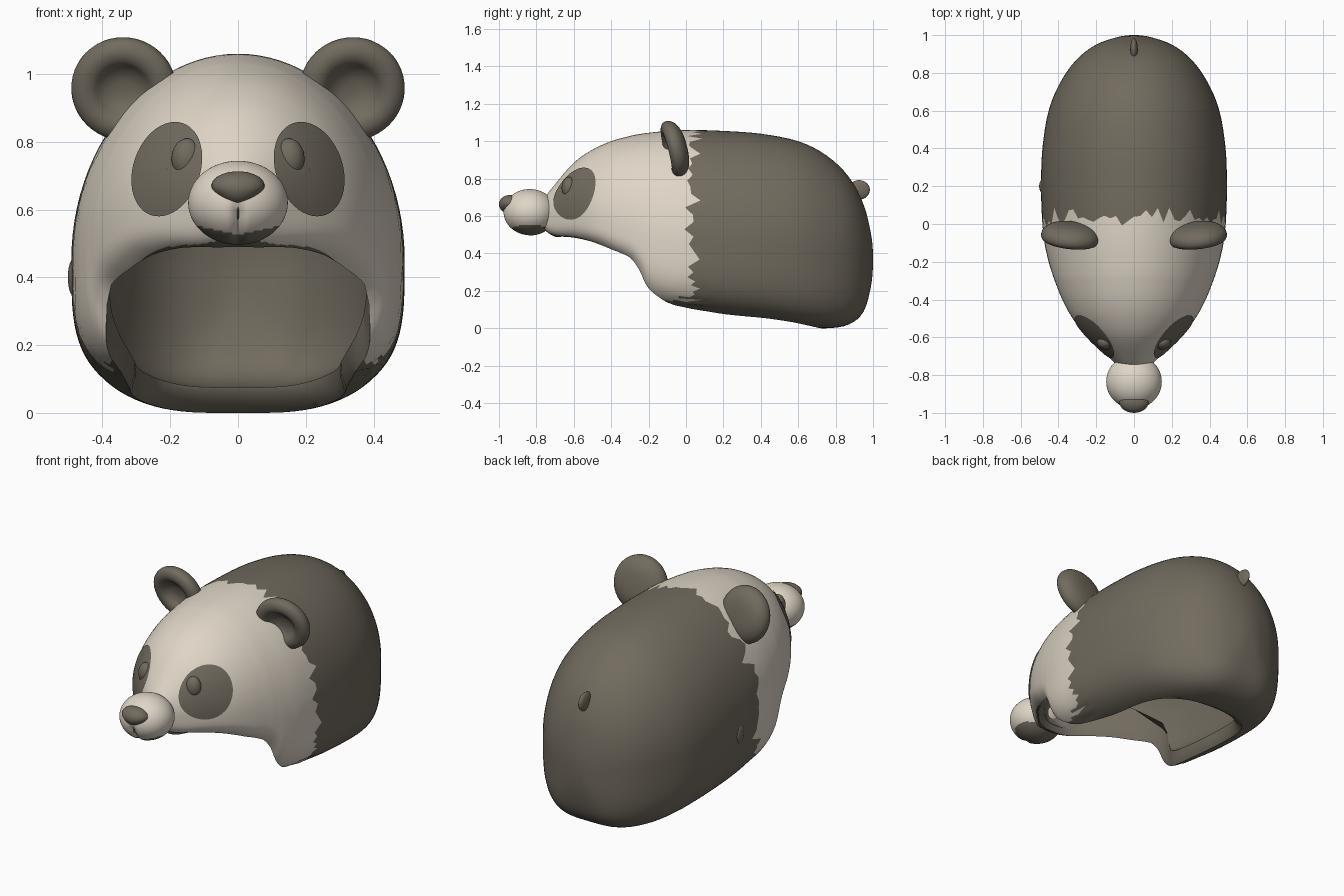
import bpy, bmesh, math, random
from mathutils import Vector, Matrix
from mathutils.bvhtree import BVHTree

if "Cube" in bpy.data.objects:
    bpy.data.objects.remove(bpy.data.objects["Cube"])

random.seed(4)


def material(name, rgb):
    m = bpy.data.materials.new(name)
    m.diffuse_color = (*rgb, 1)
    m.use_nodes = True
    m.node_tree.nodes["Principled BSDF"].inputs["Base Color"].default_value = m.diffuse_color
    return m


CREAM = material("warm cream", (0.74, 0.67, 0.57))
DARK = material("dark olive grey", (0.165, 0.145, 0.112))


def smooth(ob, angle):
    bpy.ops.object.select_all(action='DESELECT')
    ob.select_set(True)
    bpy.context.view_layer.objects.active = ob
    bpy.ops.object.shade_smooth_by_angle(angle=math.radians(angle))


def make(name, bm, mats=(CREAM, DARK), angle=50):
    bmesh.ops.recalc_face_normals(bm, faces=bm.faces)
    me = bpy.data.meshes.new(name)
    bm.to_mesh(me)
    ob = bpy.data.objects.new(name, me)
    bpy.context.collection.objects.link(ob)
    for m in mats:
        me.materials.append(m)
    smooth(ob, angle)
    return ob


def skin(bm, rings):
    """Bridge closed rings of points and cap both ends; returns face rows."""
    vs = [[bm.verts.new(p) for p in r] for r in rings]
    n, rows = len(vs[0]), []
    for a, b in zip(vs, vs[1:]):
        rows.append([bm.faces.new((a[i], a[(i + 1) % n], b[(i + 1) % n], b[i])) for i in range(n)])
    rows[0].append(bm.faces.new(vs[0]))
    rows[-1].append(bm.faces.new(vs[-1]))
    return rows


def curve(pts, steps):
    """Catmull-Rom through rows of numbers."""
    out = []
    for i in range(len(pts) - 1):
        p = [pts[max(0, min(len(pts) - 1, i + k))] for k in (-1, 0, 1, 2)]
        for s in range(steps):
            t = s / steps
            out.append([0.5 * (2 * b + (c - a) * t + (2 * a - 5 * b + 4 * c - d) * t * t
                               + (3 * b - a - 3 * c + d) * t ** 3) for a, b, c, d in zip(*p)])
    return out + [list(pts[-1])]


# Shell stations: y, top z, bottom z, half width, z of widest point
STATIONS = [
    (-.78, .62, .58, .02, .6), (-.76, .69, .53, .07, .6), (-.70, .77, .49, .14, .6),
    (-.60, .885, .47, .245, .6), (-.50, .955, .44, .325, .58), (-.40, 1.0, .39, .38, .55),
    (-.30, 1.028, .33, .42, .52), (-.25, 1.038, .25, .437, .5), (-.20, 1.045, .14, .452, .48),
    (-.10, 1.055, .095, .474, .46), (.03, 1.06, .075, .487, .45), (.2, 1.055, .05, .492, .45),
    (.4, 1.04, .03, .485, .45), (.6, 1.0, .008, .452, .44), (.75, .925, 0, .39, .42),
    (.87, .81, .02, .305, .42), (.95, .66, .09, .2, .4), (.99, .50, .23, .085, .38),
    (1.0, .40, .34, .02, .37)]
SEAM = 10 * 4


def section(y, top, bot, w, zc, n=96):
    pts = []
    for i in range(n):
        a = 2 * math.pi * i / n
        c, s = math.cos(a), math.sin(a)
        e = 1 if s > 0 else 2 / 3.6
        x = w * math.copysign(abs(c) ** e, c)
        z = zc + (top - zc if s > 0 else zc - bot) * math.copysign(abs(s) ** e, s)
        pts.append(Vector((x, y, z)))
    return pts


# Shell: light front, dark back, ragged fur seam between them
rings = [section(*r) for r in curve(STATIONS, 4)]
for p in rings[SEAM]:
    p.y += random.choice((-.03, -.01, 0, .01, .05)) + random.uniform(-.01, .01)
body = bmesh.new()
kept = [r for i, r in enumerate(rings) if abs(i - SEAM) != 1]
rows = skin(body, kept)
for i, row in enumerate(rows):
    for f in row:
        f.material_index = int(i >= SEAM - 1)
bmesh.ops.recalc_face_normals(body, faces=body.faces)
for f in body.faces:
    if f.normal.z < -.8:
        f.material_index = 1
surface = BVHTree.FromBMesh(body)
shell = make("head_shell", body)


def cutter(name, ring_list):
    bm = bmesh.new()
    skin(bm, ring_list)
    for f in bm.faces:
        f.material_index = 1
    ob = make(name, bm)
    ob.hide_render = True
    return ob


def bottom(y):
    """Height of the shell's lower edge at y."""
    for a, b in zip(STATIONS, STATIONS[1:]):
        if y <= b[0]:
            return a[2] + (b[2] - a[2]) * max(0, (y - a[0]) / (b[0] - a[0]))
    return 0


def rim_point(x, y, dz, k):
    """Opening outline at height dz above the lower edge; flares less towards the front."""
    k = 1 + (k - 1) * (1 if y > 0 else max(.35, 1 + y * 2.5))
    return Vector((x * k, y * k, bottom(y * k) + dz))


# Hollow inside, and the opening underneath with a rim rolled inward
inner = [[Vector((p.x * .84, p.y * .9, (p.z - .5) * .85 + .5)) for p in section(*r)]
         for r in curve(STATIONS, 3)]
HOLE = [(-.67, .03), (-.64, .12), (-.5, .25), (-.3, .37), (-.18, .385), (-.05, .335), (.2, .305),
        (.42, .295), (.56, .25), (.63, .15), (.65, .02)]
half = curve(HOLE, 3)
plan = [(w, y) for y, w in half] + [(-w, y) for y, w in reversed(half)]
opening = [[rim_point(x, y, dz, k) for x, y in plan]
           for dz, k in ((-.3, 1.14), (-.01, 1.14), (.012, 1.08), (.035, 1.035), (.065, 1.005),
                         (.1, 1), (.26, 1))]
for tool in (cutter("cavity_cutter", inner), cutter("opening_cutter", opening)):
    mod = shell.modifiers.new("cut", 'BOOLEAN')
    mod.operation, mod.solver, mod.object = 'DIFFERENCE', 'EXACT', tool
    bpy.ops.object.select_all(action='DESELECT')
    shell.select_set(True)
    bpy.context.view_layer.objects.active = shell
    bpy.ops.object.modifier_apply(modifier=mod.name)
    bpy.data.objects.remove(tool)
smooth(shell, 45)


def ellipsoid(name, loc, radii, mat, shape=None, rule=None, seg=32):
    bm = bmesh.new()
    bmesh.ops.create_uvsphere(bm, u_segments=seg, v_segments=seg * 2 // 3, radius=1)
    for v in bm.verts:
        if shape:
            shape(v.co)
        v.co = Vector(a * r + b for a, r, b in zip(v.co, radii, loc))
    for f in bm.faces:
        if rule:
            f.material_index = int(rule(f.calc_center_median()))
    return make(name, bm, (CREAM, DARK) if rule else (mat,))


# Muzzle with a centre groove and dark chin
def groove(p):
    if p.y < 0 and p.z < .1:
        p.y += .16 * math.exp(-(p.x / .1) ** 2) * min(1, (.1 - p.z) * 3)


ellipsoid("muzzle", (0, -.835, .62), (.147, .143, .124), CREAM, groove,
          lambda c: c.z < .525 + .22 * abs(c.x), 72)


# Nose: wide on top, narrow below
def wedge(p):
    p.x *= 1.0 + (.35 * p.z if p.z < 0 else .1 * p.z)


ellipsoid("nose", (0, -.94, .663), (.078, .06, .05), DARK, wedge)
ellipsoid("mouth_line", (0, -.952, .6), (.004, .012, .03), DARK, seg=12)

# Tail and the small side nub
ellipsoid("tail", (0, .925, .74), (.02, .058, .052), DARK)
ellipsoid("side_nub", (-.485, .2, .4), (.017, .035, .055), DARK)

# Ears: lathed dish leaning forward
EAR = [(.0, .056), (.06, .053), (.11, .04), (.145, .014), (.156, -.015), (.148, -.04),
       (.12, -.054), (.09, -.048), (.065, -.025), (.035, -.01), (0, -.006)]
for side in (-1, 1):
    tag = "left" if side < 0 else "right"
    bm = bmesh.new()
    prof = [bm.verts.new((max(r, 0), y, 0)) for r, y in curve(EAR, 3)]
    edges = [bm.edges.new(e) for e in zip(prof, prof[1:])]
    bmesh.ops.spin(bm, geom=prof + edges, cent=(0, 0, 0), axis=(0, 1, 0),
                   angle=2 * math.pi, steps=48)
    bmesh.ops.remove_doubles(bm, verts=bm.verts, dist=.0005)
    turn = Matrix.Rotation(side * math.radians(6), 4, 'Z') @ Matrix.Rotation(math.radians(14), 4, 'X')
    bm.transform(Matrix.Translation((side * .335, -.052, .96)) @ turn)
    make("ear_" + tag, bm, (DARK,), 60)

    # Eye patch: tilted oval laid on the face surface
    bm = bmesh.new()
    grid = []
    for j in range(11):
        row = []
        for i in range(48):
            a, k = 2 * math.pi * i / 48, max(j, .02) / 10
            u, v = .142 * k * math.cos(a), .098 * k * math.sin(a)
            x, z = .207 + .33 * u + .944 * v, .718 - .944 * u + .33 * v
            hit, nor, _, _ = surface.ray_cast(Vector((side * x, -2, z)), Vector((0, 1, 0)))
            row.append(bm.verts.new(hit + nor * (.005 if nor.y < 0 else -.005)))
        grid.append(row)
    for a, b in zip(grid, grid[1:]):
        for i in range(48):
            bm.faces.new((a[i], a[i - 1], b[i - 1], b[i]))
    patch = make("eye_patch_" + tag, bm, (DARK,), 60)
    if sum(p.normal.y for p in patch.data.polygons) > 0:
        patch.data.flip_normals()

    # Eye
    spot = surface.ray_cast(Vector((side * .15, -2, .75)), Vector((0, 1, 0)))[0]
    ellipsoid("eye_" + tag, spot + Vector((0, .024, 0)), (.046, .04, .06), DARK)
